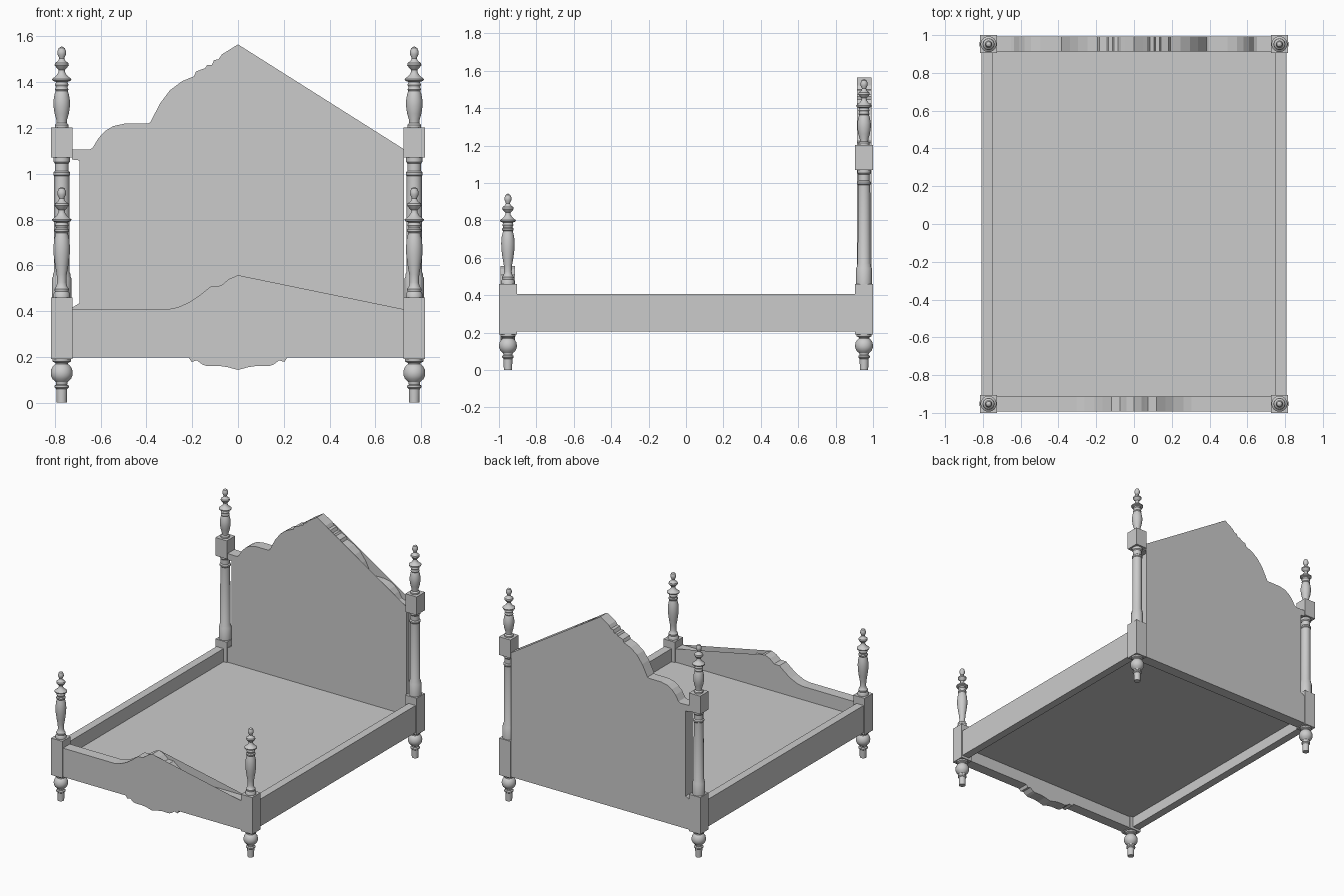
import bpy, math

SEG = 28
PX, PY = 0.77, 0.952


def add_mesh(name, verts, faces, smooth=False):
    me = bpy.data.meshes.new(name)
    me.from_pydata(verts, [], faces)
    me.update()
    ob = bpy.data.objects.new(name, me)
    bpy.context.collection.objects.link(ob)
    if smooth:
        me.shade_smooth()
        me.set_sharp_from_angle(angle=math.radians(35))
    return ob


def box(name, x0, x1, y0, y1, z0, z1):
    v = [(x, y, z) for z in (z0, z1) for y in (y0, y1) for x in (x0, x1)]
    f = [(0, 2, 3, 1), (4, 5, 7, 6), (0, 1, 5, 4),
         (2, 6, 7, 3), (0, 4, 6, 2), (1, 3, 7, 5)]
    return add_mesh(name, v, f)


def lathe(name, profile, x, y):
    """Turned part from (radius, height) pairs, bottom to top."""
    v, f = [], []
    for r, z in profile:
        for i in range(SEG):
            a = 2 * math.pi * i / SEG
            v.append((x + r * math.cos(a), y + r * math.sin(a), z))
    for k in range(len(profile) - 1):
        for i in range(SEG):
            j = (i + 1) % SEG
            f.append((k * SEG + i, k * SEG + j, (k + 1) * SEG + j, (k + 1) * SEG + i))
    f.append(tuple(reversed(range(SEG))))
    f.append(tuple(range((len(profile) - 1) * SEG, len(profile) * SEG)))
    return add_mesh(name, v, f, True)


def board(name, half, right, y0, y1):
    """Scalloped edge band on both sides, flat faces with a plain right half."""
    loop = half + [(-x, z) for x, z in reversed(half[1:-1])]
    n = len(loop)
    v = [(x, y, z) for y in (y0, y1) for x, z in loop]
    f = [(i, (i + 1) % n, n + (i + 1) % n, n + i) for i in range(n)]
    face = half + right
    m, b = len(face), len(v)
    v += [(x, y, z) for y in (y0, y1) for x, z in face]
    f.append(tuple(b + i for i in reversed(range(m))))
    f.append(tuple(b + m + i for i in range(m)))
    return add_mesh(name, v, f)


# headboard: left half outline from bottom centre to peak
head = [(0, .197), (-.725, .197), (-.725, .415), (-.692, .435), (-.692, 1.058),
        (-.725, 1.062), (-.725, 1.107), (-.65, 1.105), (-.635, 1.113), (-.61, 1.155),
        (-.58, 1.187), (-.545, 1.208), (-.495, 1.219), (-.395, 1.219), (-.383, 1.225),
        (-.37, 1.25), (-.34, 1.308), (-.297, 1.365), (-.245, 1.404), (-.192, 1.426),
        (-.183, 1.447), (-.144, 1.461), (-.135, 1.474), (-.115, 1.474), (-.105, 1.496),
        (-.085, 1.5), (-.07, 1.522), (-.048, 1.535), (0, 1.565)]
board("headboard", head, [(.725, 1.107), (.725, .197)], .914, .993)

# footboard: carved apron below, crest above
apron = [(0, .143), (-.045, .155), (-.083, .161), (-.135, .16), (-.155, .166),
         (-.18, .185), (-.203, .178), (-.215, .197)]
crest = [(-.725, .197), (-.725, .408), (-.305, .408), (-.262, .417), (-.21, .44),
         (-.166, .47), (-.118, .509), (-.075, .511), (-.055, .527), (-.04, .54), (0, .557)]
board("footboard", apron + crest,
      [(.725, .408), (.725, .197)] + [(-x, z) for x, z in reversed(apron[1:])],
      -.993, -.914)

# turned profiles
leg = [(.022, 0), (.024, .06), (.031, .066), (.031, .074), (.024, .08), (.026, .09),
       (.040, .103), (.047, .118), (.048, .132), (.045, .148), (.036, .162),
       (.028, .168), (.028, .174), (.040, .18), (.042, .195)]
finial = [(.026, -.175), (.030, -.168), (.026, -.16), (.026, -.155), (.041, -.149),
          (.042, -.142), (.032, -.134), (.022, -.125), (.014, -.112), (.014, -.102),
          (.022, -.094), (.031, -.082), (.029, -.072), (.016, -.063), (.011, -.052),
          (.013, -.046), (.019, -.034), (.019, -.022), (.013, -.007), (.001, 0)]
foot_vase = [(.036, .455), (.036, .475), (.030, .485), (.032, .497), (.024, .507),
             (.020, .525), (.022, .56), (.029, .60), (.035, .645), (.036, .68),
             (.033, .715), (.026, .742), (.031, .748), (.031, .756), (.025, .762)]
head_vase = [(.030, 1.20), (.030, 1.213), (.022, 1.222), (.023, 1.235), (.031, 1.262),
             (.036, 1.295), (.036, 1.32), (.031, 1.348), (.026, 1.362), (.030, 1.368),
             (.026, 1.376)]
column = [(.042, .455), (.042, .545), (.038, .552), (.038, .562), (.034, .57),
          (.033, .99), (.037, .995), (.037, 1.005), (.030, 1.012), (.030, 1.045),
          (.036, 1.052), (.036, 1.075)]


def top_at(z):
    return [(r, z + h) for r, h in finial]


for side, s in (("left", -1), ("right", 1)):
    x = s * PX
    for end, y in (("front", -PY), ("back", PY)):
        # leg and square post block
        lathe(f"{end}_{side}_leg", leg, x, y)
        box(f"{end}_{side}_post_block", x - .046, x + .046, y - .048, y + .048, .19, .46)
    # short front post, tall back post
    lathe(f"front_{side}_post", foot_vase + top_at(.943), x, -PY)
    lathe(f"back_{side}_column", column, x, PY)
    box(f"back_{side}_upper_block", x - .046, x + .046, PY - .048, PY + .048, 1.07, 1.203)
    lathe(f"back_{side}_finial", head_vase + top_at(1.556), x, PY)
    # side rail
    xa, xb = sorted((s * .75, s * .808))
    box(f"{side}_side_rail", xa, xb, -.914, .914, .207, .406)

# bed base panel
box("base_panel", -.75, .75, -.914, .914, .285, .31)
